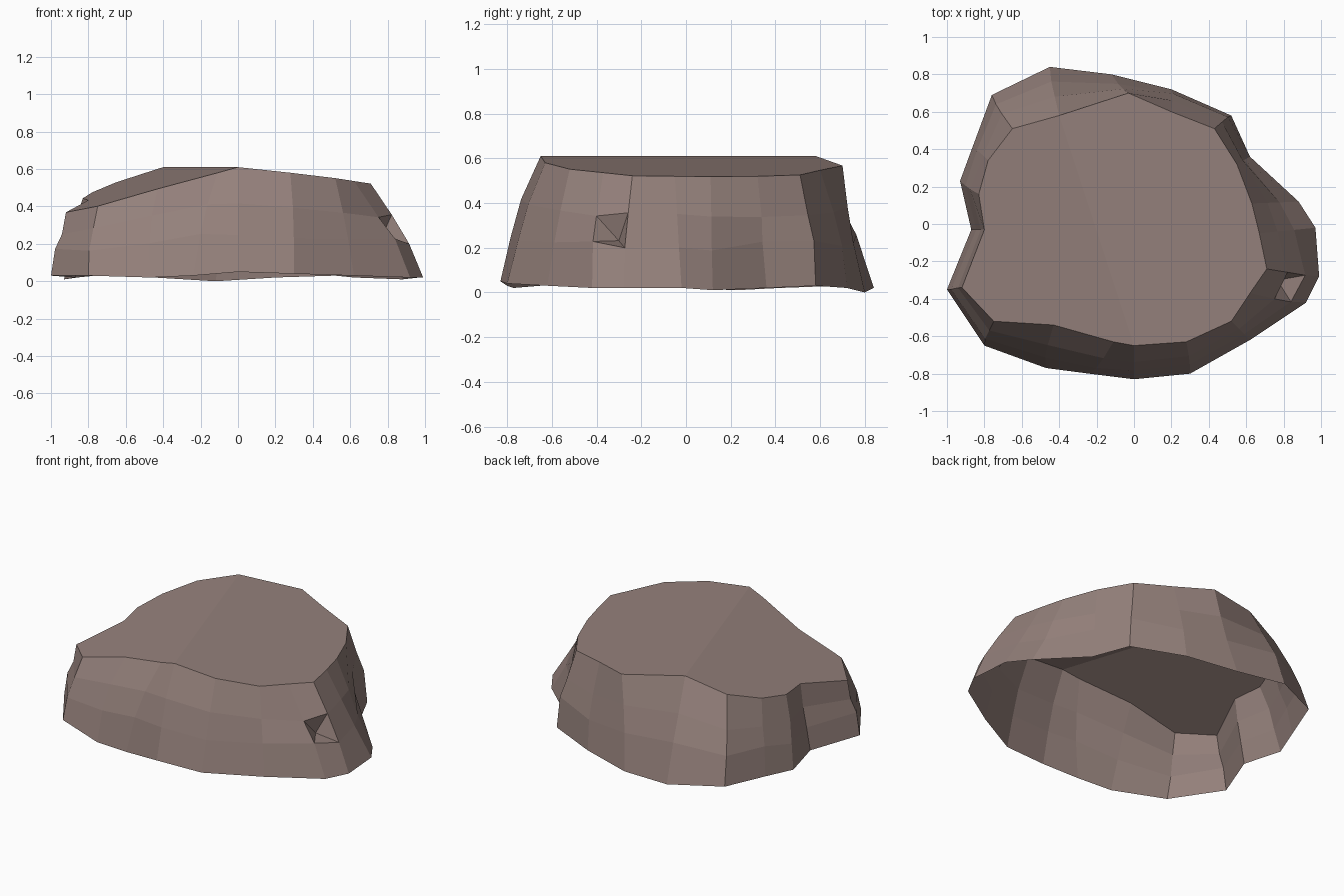
import bpy, bmesh, math, random
from mathutils import Vector

random.seed(4)

default_cube = bpy.data.objects.get("Cube")
if default_cube:
    bpy.data.objects.remove(default_cube)


def make_material(name, colour):
    material = bpy.data.materials.new(name)
    material.use_nodes = True
    material.diffuse_color = colour
    shader = next(n for n in material.node_tree.nodes if n.type == "BSDF_PRINCIPLED")
    shader.inputs["Base Color"].default_value = colour
    shader.inputs["Roughness"].default_value = 1
    return material


# Rock outline, counter-clockwise from the front:
# rim x, rim y, base x, base y, base z, sideways bulge
columns = [
    (0, -.65, 0, -.83, .05, .03),
    (.28, -.63, .3, -.8, .04, .02),
    (.52, -.52, .62, -.62, .03, .02),
    (.62, -.37, .92, -.42, .02, .03),
    (.71, -.24, .99, -.28, .02, .03),
    (.67, -.05, .97, -.02, .02, 0),
    (.63, .11, .88, .12, .01, 0),
    (.55, .32, .62, .36, .02, 0),
    (.43, .51, .52, .58, .03, .02),
    (.2, .6, .2, .72, .02, .02),
    (-.03, .7, -.12, .8, 0, -.01),
    (-.4, .58, -.45, .84, .02, .02),
    (-.65, .51, -.76, .69, .03, .02),
    (-.78, .34, -.86, .42, .02, .01),
    (-.83, .16, -.93, .23, .01, .01),
    (-.8, -.03, -.87, -.03, .02, 0),
    (-.92, -.34, -1, -.35, .03, 0),
    (-.75, -.52, -.8, -.65, .03, .02),
    (-.43, -.54, -.47, -.77, .02, .03),
    (-.11, -.63, -.24, -.8, .03, .03),
]
ridge_start, ridge_end = 0, 11
notch_column = 3
levels = [0, .38, .66, 1]

# The top is two sloping planes that meet along a ridge
ridge_a = Vector(columns[ridge_start][:2])
ridge_b = Vector(columns[ridge_end][:2])
ridge_direction = (ridge_b - ridge_a).normalized()
across = Vector((ridge_direction.y, -ridge_direction.x))


def top_height(point):
    distance = (point - ridge_a).dot(across)
    slope = .11 if distance > 0 else -.31
    return .61 - distance * slope


def wall_point(column, level):
    rim_x, rim_y, base_x, base_y, base_z, bulge = column
    rim = Vector((rim_x, rim_y, top_height(Vector((rim_x, rim_y)))))
    base = Vector((base_x, base_y, base_z))
    point = base.lerp(rim, level)
    if 0 < level < 1:
        outward = Vector((base_x, base_y, 0)).normalized()
        point += outward * (bulge * math.sin(math.pi * level) + random.uniform(-.01, .01))
        point.z += random.uniform(-.02, .02)
    return point


bm = bmesh.new()
rings = [[bm.verts.new(wall_point(c, level)) for c in columns] for level in levels]
count = len(columns)

# Faceted side walls, open underneath
notch_face = None
for level, (lower, upper) in enumerate(zip(rings, rings[1:])):
    for i in range(count):
        j = (i + 1) % count
        face = bm.faces.new((lower[i], lower[j], upper[j], upper[i]))
        if level == 1 and i == notch_column:
            notch_face = face

# Two top planes
rim = rings[-1]
bm.faces.new(rim[ridge_start:ridge_end + 1])
bm.faces.new(rim[ridge_end:] + rim[:ridge_start + 1])

# Small wedge-shaped chip in the left wall
bmesh.ops.inset_individual(bm, faces=[notch_face], thickness=.025)
inward = -notch_face.normal.copy()
poked = bmesh.ops.poke(bm, faces=[notch_face])
for vert in poked["verts"]:
    vert.co += inward * .09

mesh = bpy.data.meshes.new("rock")
bm.to_mesh(mesh)
bm.free()
mesh.materials.append(make_material("dusty brown stone", (.30, .22, .20, 1)))
rock = bpy.data.objects.new("rock", mesh)
bpy.context.collection.objects.link(rock)
